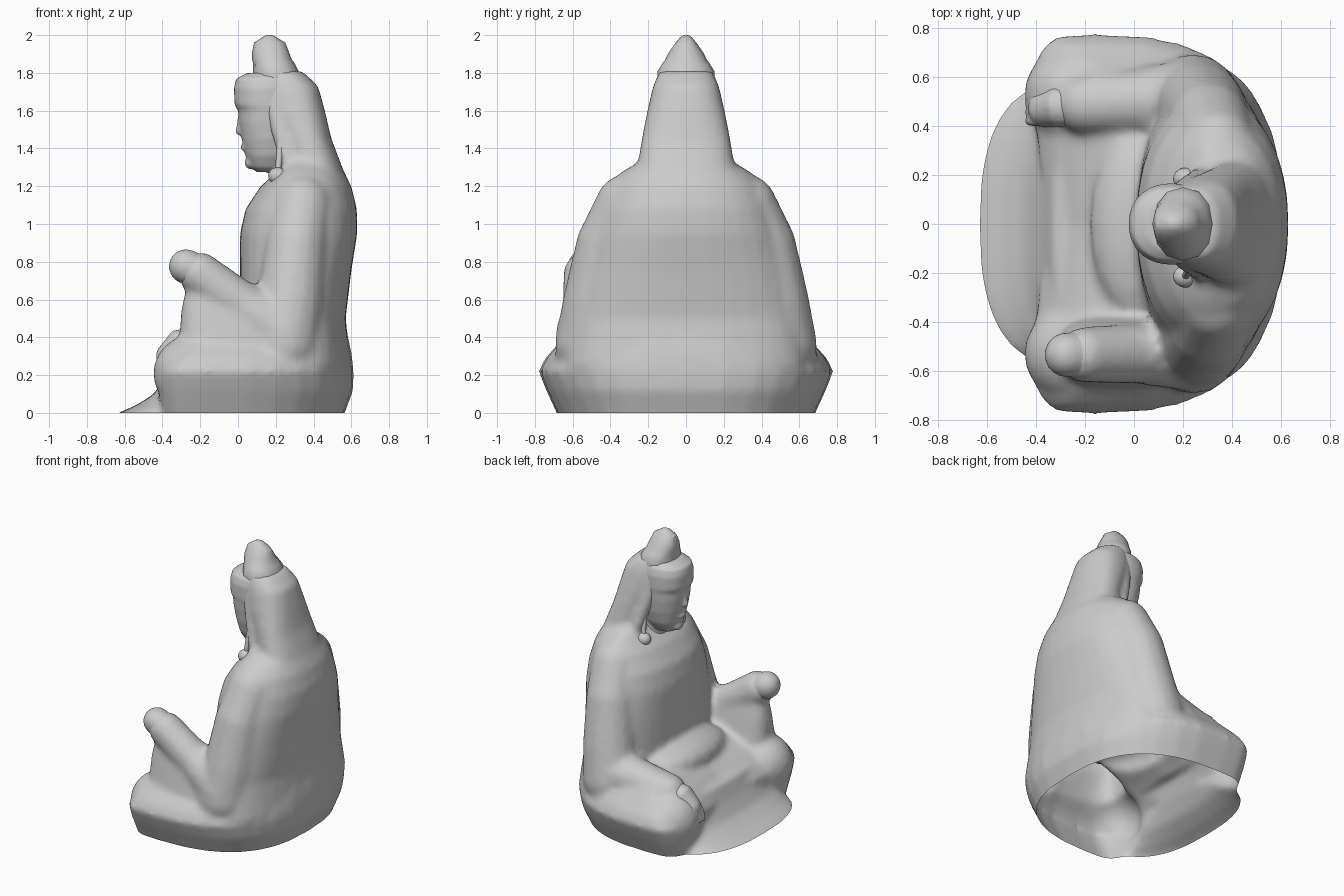
import bpy, bmesh, math
from mathutils import Vector

old = bpy.data.objects.get("Cube")
if old:
    bpy.data.objects.remove(old)

stone = bpy.data.materials.new("grey stone")
stone.use_nodes = True
GREY = (0.6, 0.6, 0.6, 1)
stone.diffuse_color = GREY
stone.node_tree.nodes["Principled BSDF"].inputs["Base Color"].default_value = GREY


def skin_rings(bm, rings):
    """Join rings of points into a closed skin."""
    rows = [[bm.verts.new(p) for p in ring] for ring in rings]
    n = len(rows[0])
    for a, b in zip(rows, rows[1:]):
        for i in range(n):
            j = (i + 1) % n
            bm.faces.new((a[i], a[j], b[j], b[i]))
    bm.faces.new(rows[0][::-1])
    bm.faces.new(rows[-1])


def loft(bm, rows, mid=None, front=2.2, back=2.2, n=32, cy=0.0, dent=0.0):
    """Stack of rounded sections: height, front x, back x, half width."""
    rings = []
    for z, xf, xb, hy in rows:
        cx = (xf + xb) / 2 if mid is None else mid
        ring = []
        for i in range(n):
            a = math.tau * i / n
            c, s = math.cos(a), math.sin(a)
            e = 2 / (back if c > 0 else front)
            x = cx + math.copysign(abs(c) ** e, c) * (xb - cx if c > 0 else cx - xf)
            y = hy * math.copysign(abs(s) ** e, s)
            if c < 0:
                x += dent * max(0, 1 - (y / 0.5) ** 2)
            ring.append((x, y + cy, z))
        rings.append(ring)
    skin_rings(bm, rings)


def tube(bm, path, n=16):
    """Limb along points of x, y, z, radius, with round ends."""
    pts = [Vector(p[:3]) for p in path]
    rings = []
    for k, p in enumerate(pts):
        t = (pts[min(k + 1, len(pts) - 1)] - pts[max(k - 1, 0)]).normalized()
        u = t.cross(Vector((0, 1, 0))).normalized()
        v = t.cross(u)
        r = path[k][3]
        rings.append([p + r * (u * math.cos(math.tau * i / n) + v * math.sin(math.tau * i / n))
                      for i in range(n)])
    skin_rings(bm, rings)
    for k in (0, -1):
        ball(bm, pts[k], [path[k][3]] * 3)


def ball(bm, centre, size):
    made = bmesh.ops.create_uvsphere(bm, u_segments=20, v_segments=12, radius=1)["verts"]
    bmesh.ops.scale(bm, vec=size, verts=made)
    bmesh.ops.translate(bm, vec=centre, verts=made)


def finish(name, bm, voxel=0, rounds=0, angle=60):
    """Make the object; optionally fuse its parts into one soft surface."""
    bmesh.ops.recalc_face_normals(bm, faces=bm.faces)
    mesh = bpy.data.meshes.new(name)
    bm.to_mesh(mesh)
    bm.free()
    ob = bpy.data.objects.new(name, mesh)
    bpy.context.collection.objects.link(ob)
    if voxel:
        fuse = ob.modifiers.new("fuse", "REMESH")
        fuse.mode = "VOXEL"
        fuse.voxel_size = voxel
        soft = ob.modifiers.new("soften", "SMOOTH")
        soft.iterations = rounds
        shape = ob.evaluated_get(bpy.context.evaluated_depsgraph_get())
        fused = bpy.data.meshes.new_from_object(shape)
        ob.modifiers.clear()
        ob.data = fused
    ob.data.materials.clear()
    ob.data.materials.append(stone)
    bpy.ops.object.select_all(action="DESELECT")
    ob.select_set(True)
    bpy.context.view_layer.objects.active = ob
    bpy.ops.object.shade_smooth_by_angle(angle=math.radians(angle))
    return ob


# Robe: crossed legs, torso, sleeves and veil fused together
bm = bmesh.new()
loft(bm, [(-0.12, -0.41, 0.53, 0.63), (0, -0.43, 0.565, 0.685), (0.12, -0.44, 0.61, 0.74),
          (0.22, -0.44, 0.612, 0.78), (0.29, -0.39, 0.605, 0.745), (0.35, -0.31, 0.595, 0.69),
          (0.41, -0.2, 0.58, 0.64), (0.46, -0.08, 0.57, 0.6)],
     mid=-0.16, front=4.5, back=2.6, dent=0.09)
loft(bm, [(0.25, 0.0, 0.6, 0.64), (0.5, 0.01, 0.57, 0.60), (0.75, 0.01, 0.6, 0.55),
          (0.95, 0.01, 0.632, 0.50), (1.08, 0.04, 0.63, 0.46), (1.2, 0.12, 0.6, 0.41),
          (1.27, 0.2, 0.565, 0.35), (1.33, 0.26, 0.54, 0.25)], mid=0.32)
loft(bm, [(1.15, 0.3, 0.59, 0.32), (1.32, 0.27, 0.545, 0.255), (1.45, 0.24, 0.495, 0.235),
          (1.6, 0.17, 0.46, 0.205), (1.73, 0.13, 0.425, 0.175), (1.81, 0.12, 0.34, 0.14)],
     front=2.6, back=2.4)
# Skirt hem flaring onto the ground
loft(bm, [(-0.1, -0.74, 0, 0.60), (0, -0.635, 0, 0.58), (0.04, -0.54, 0, 0.56),
          (0.1, -0.445, 0, 0.53), (0.2, -0.38, 0, 0.47), (0.31, -0.33, 0, 0.40)],
     mid=-0.28, front=2.5)
# Cloth sloping from the chest down over the lap
ball(bm, (0.02, 0, 0.42), (0.2, 0.4, 0.12))
# Legs, upper sleeves and veil sides
for side in (-1, 1):
    tube(bm, [(0.15, side * 0.52, 0.24, 0.18), (-0.25, side * 0.53, 0.21, 0.2)])
    tube(bm, [(0.34, side * 0.32, 1.1, 0.16), (0.31, side * 0.415, 0.9, 0.165),
              (0.28, side * 0.47, 0.6, 0.18), (0.24, side * 0.50, 0.36, 0.195)])
    tube(bm, [(0.18, side * 0.115, 1.68, 0.05), (0.22, side * 0.15, 1.5, 0.05),
              (0.28, side * 0.19, 1.3, 0.05)], n=10)
# Raised forearm with its hanging sleeve
tube(bm, [(0.24, -0.52, 0.42, 0.17), (0.02, -0.53, 0.57, 0.125), (-0.2, -0.535, 0.735, 0.115)])
loft(bm, [(0.2, -0.33, 0.3, 0.18), (0.4, -0.31, 0.3, 0.15), (0.55, -0.30, 0.25, 0.12),
          (0.68, -0.27, 0.1, 0.09)], front=3, cy=-0.52)
# Lowered forearm resting on the knee
tube(bm, [(0.24, 0.51, 0.42, 0.17), (0.0, 0.50, 0.40, 0.135), (-0.2, 0.49, 0.37, 0.125)])
robe = finish("robe", bm, voxel=0.02, rounds=8)
# Leave the underside open
cut = bmesh.new()
cut.from_mesh(robe.data)
bmesh.ops.bisect_plane(cut, geom=cut.verts[:] + cut.edges[:] + cut.faces[:],
                       plane_co=(0, 0, 0), plane_no=(0, 0, 1), clear_inner=True)
cut.to_mesh(robe.data)
cut.free()

# Head with hairline, nose, lips, chin and neck
bm = bmesh.new()
loft(bm, [(1.275, 0.1, 0.22, 0.05), (1.30, 0.065, 0.27, 0.085), (1.36, 0.04, 0.3, 0.12),
          (1.45, 0.02, 0.32, 0.145), (1.54, 0.005, 0.32, 0.157), (1.60, 0.0, 0.33, 0.162),
          (1.63, -0.018, 0.33, 0.166), (1.72, -0.022, 0.33, 0.166), (1.77, -0.01, 0.33, 0.152),
          (1.80, 0.05, 0.32, 0.12)])
loft(bm, [(1.1, 0.16, 0.4, 0.14), (1.22, 0.17, 0.36, 0.1), (1.36, 0.16, 0.36, 0.09)])
tube(bm, [(0.015, 0, 1.58, 0.014), (0.005, 0, 1.49, 0.02)], n=10)
ball(bm, (0.04, 0, 1.405), (0.028, 0.045, 0.02))
ball(bm, (0.065, 0, 1.325), (0.03, 0.05, 0.035))
finish("head", bm, voxel=0.011, rounds=3)

# Topknot and its band
bm = bmesh.new()
loft(bm, [(1.77, 0.08, 0.33, 0.15), (1.81, 0.08, 0.32, 0.15), (1.85, 0.08, 0.30, 0.125),
          (1.87, 0.075, 0.285, 0.11), (1.91, 0.075, 0.27, 0.09), (1.96, 0.085, 0.25, 0.055),
          (1.99, 0.13, 0.20, 0.03), (2.0, 0.15, 0.18, 0.012)], n=12)
finish("topknot", bm, angle=40)

# Ear drops
for y, name in ((-0.215, "ear_drop_near"), (0.185, "ear_drop_far")):
    bm = bmesh.new()
    ball(bm, (0.21, y, 1.255), (0.05, 0.045, 0.045))
    tube(bm, [(0.21, y, 1.27, 0.015), (0.23, y * 0.85, 1.45, 0.022)], n=8)
    finish(name, bm)

# Hands
bm = bmesh.new()
tube(bm, [(-0.17, -0.535, 0.70, 0.09), (-0.22, -0.535, 0.75, 0.095), (-0.275, -0.535, 0.775, 0.092)])
finish("raised_hand", bm, voxel=0.014, rounds=4)
bm = bmesh.new()
tube(bm, [(-0.2, 0.48, 0.38, 0.08), (-0.31, 0.48, 0.36, 0.085), (-0.36, 0.47, 0.30, 0.075)])
for k in range(4):
    y = 0.42 + k * 0.037
    tube(bm, [(-0.36, y, 0.33, 0.024), (-0.415, y, 0.27, 0.022), (-0.43, y, 0.21, 0.018)], n=8)
finish("resting_hand", bm, voxel=0.012, rounds=3)
